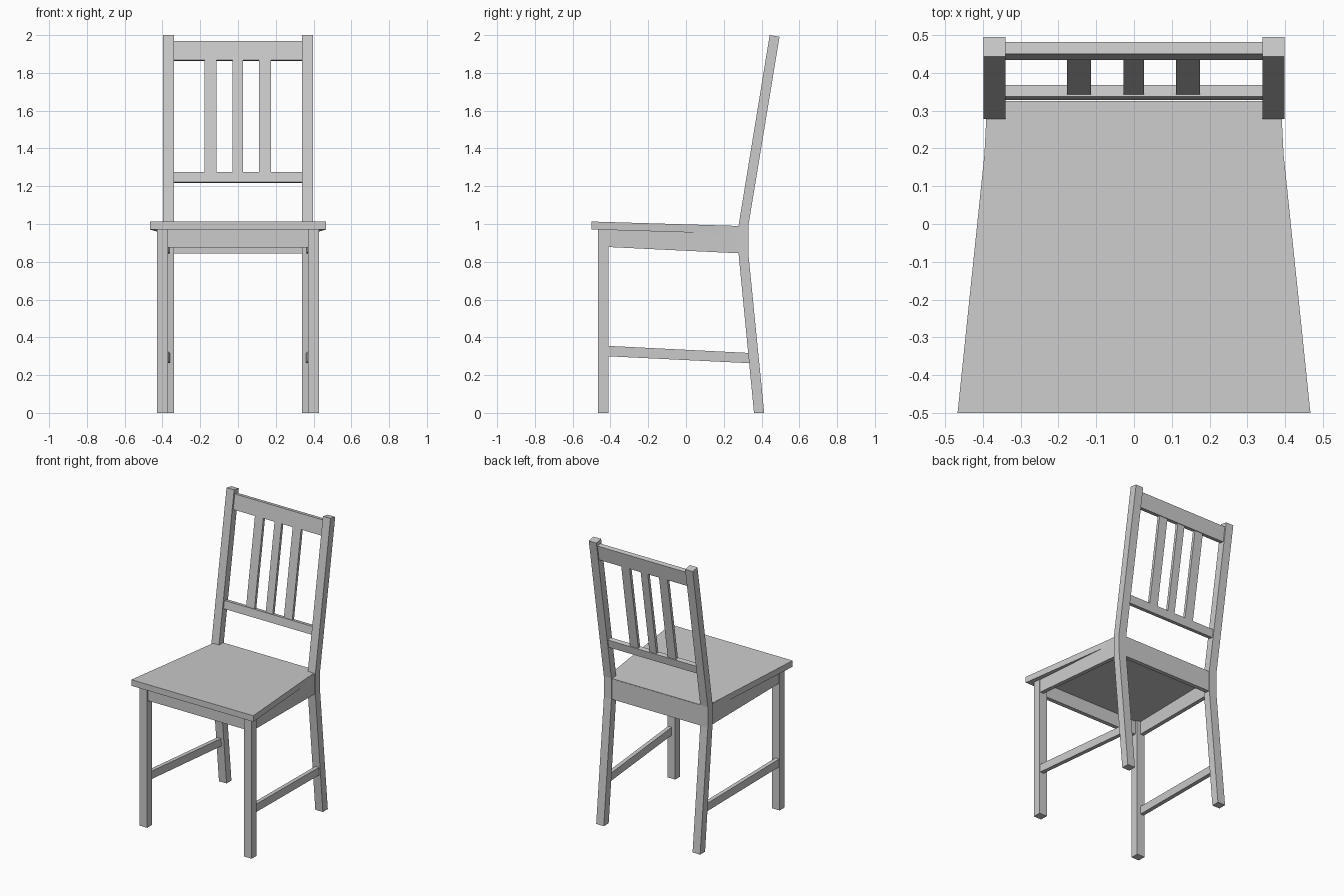
import bpy, bmesh
from mathutils import Vector

if "Cube" in bpy.data.objects:
    bpy.data.objects.remove(bpy.data.objects["Cube"])


def solid(name, ring_a, ring_b, mirror=False):
    """Closed prism between two matching rings of points."""
    bm = bmesh.new()
    a = [bm.verts.new(p) for p in ring_a]
    b = [bm.verts.new(p) for p in ring_b]
    bm.faces.new(a)
    bm.faces.new(b[::-1])
    for i in range(len(a)):
        j = (i + 1) % len(a)
        bm.faces.new((a[j], a[i], b[i], b[j]))
    bmesh.ops.recalc_face_normals(bm, faces=bm.faces)
    mesh = bpy.data.meshes.new(name)
    bm.to_mesh(mesh)
    bm.free()
    ob = bpy.data.objects.new(name, mesh)
    bpy.context.collection.objects.link(ob)
    if mirror:
        ob.modifiers.new("Mirror", 'MIRROR')
    return ob


def side_profile(name, yz, inner, outer, mirror=False):
    """Extrude a (y, z) profile along x; inner and outer give x at each y."""
    return solid(name, [(inner(y), y, z) for y, z in yz],
                 [(outer(y), y, z) for y, z in yz], mirror)


def bar(name, yz, x0, x1, mirror=False):
    return side_profile(name, yz, lambda y: x0, lambda y: x1, mirror)


def rect(y0, y1, z0, z1):
    return [(y0, z0), (y1, z0), (y1, z1), (y0, z1)]


# Seat: tapered board sloping to the rear, notched around the back posts
outline = [(0.467, -0.5), (0.386, 0.28), (0.34, 0.28), (0.34, 0.325)]
outline += [(-x, y) for x, y in reversed(outline)]


def seat_top(y):
    return 1.013 - 0.03 * (y + 0.5)


solid("seat", [(x, y, seat_top(y)) for x, y in outline],
      [(x, y, seat_top(y) - 0.042) for x, y in outline])

# Front legs
bar("front_leg", rect(-0.465, -0.41, 0, 0.97), 0.37, 0.43, True)

# Back posts: splayed below the seat, leaning back above it
post = [(0.36, 0), (0.414, 0), (0.33, 0.845), (0.33, 0.99),
        (0.495, 1.991), (0.443, 2.0), (0.278, 0.99), (0.278, 0.845)]
bar("back_post", post, 0.34, 0.398, True)

# Side aprons and stretchers follow the taper of the seat


def side_outer(y):
    return 0.425 - 0.049 * (y + 0.41)


def side_inner(y):
    return side_outer(y) - 0.028


bar_sides = {
    "side_apron": [(-0.41, 0.878), (0.28, 0.845), (0.28, 0.988), (0.17, 0.991),
                   (-0.41, 0.975)],
    "side_stretcher": [(-0.42, 0.30), (0.34, 0.263), (0.34, 0.317), (-0.42, 0.355)],
}
for name, yz in bar_sides.items():
    side_profile(name, yz, side_inner, side_outer, True)

# Front and back aprons
bar("front_apron", rect(-0.455, -0.427, 0.876, 0.975), -0.375, 0.375)
bar("back_apron", rect(0.297, 0.326, 0.845, 0.985), -0.345, 0.345)

# Backrest: pieces laid out along the lean of the posts
base = Vector((0.278, 0.99))
lean = Vector((0.165, 1.01)).normalized()
back = Vector((lean.y, -lean.x))


def leaning(z0, z1, d0, d1):
    """Tilted rectangle between heights z0, z1 and depths d0, d1."""
    s0, s1 = (z0 - base.y) / lean.y, (z1 - base.y) / lean.y
    return [tuple(base + lean * s + back * d)
            for s, d in ((s0, d0), (s0, d1), (s1, d1), (s1, d0))]


bar("top_rail", leaning(1.87, 1.972, 0.012, 0.044), -0.345, 0.345)
bar("lower_rail", leaning(1.224, 1.278, 0.012, 0.044), -0.345, 0.345)
for i, (x0, x1) in enumerate(((-0.178, -0.114), (-0.028, 0.026), (0.111, 0.175))):
    bar(f"back_slat_{i + 1}", leaning(1.27, 1.875, 0.018, 0.038), x0, x1)
